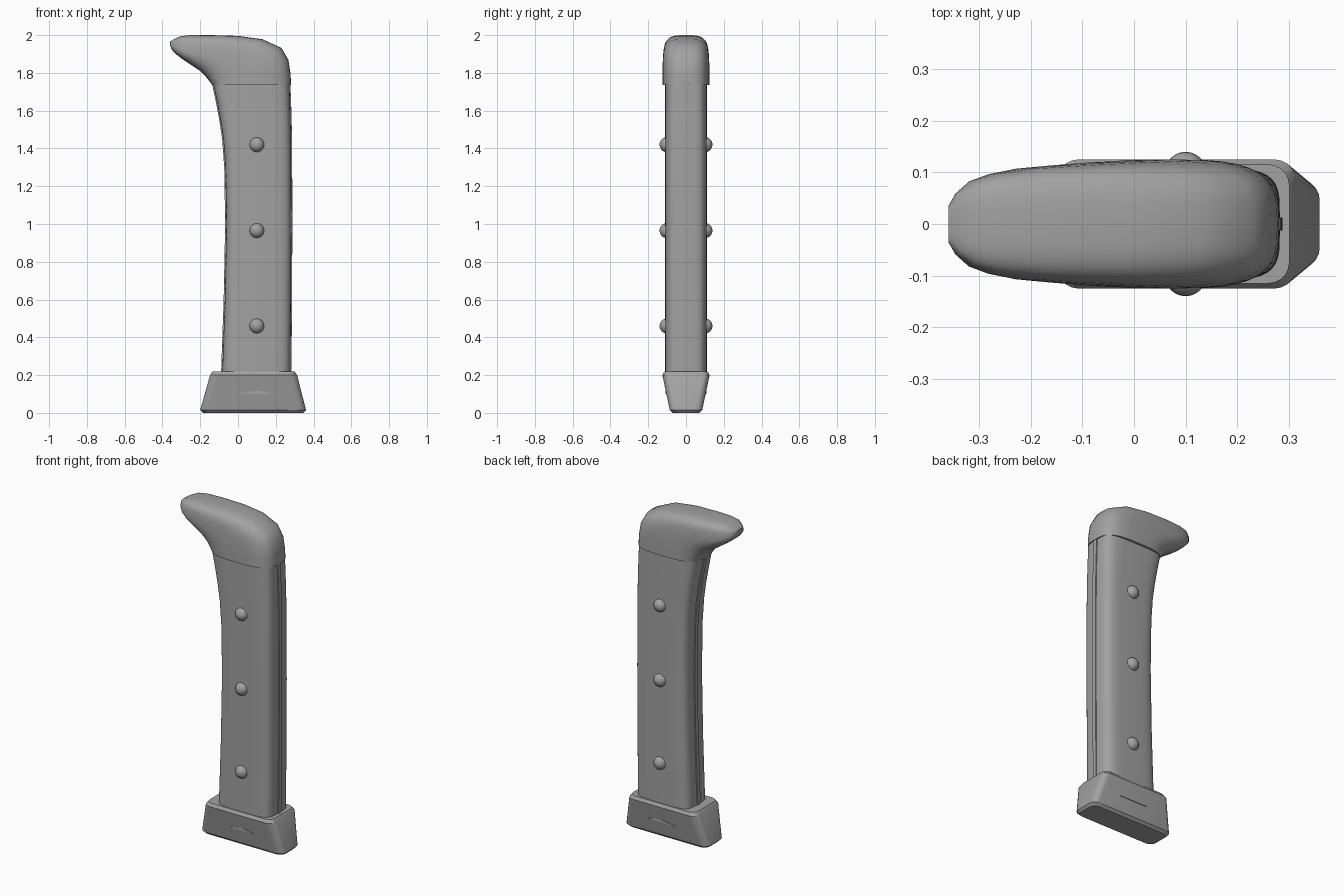
import bpy, bmesh, math
from mathutils import Vector

old = bpy.data.objects.get("Cube")
if old:
    bpy.data.objects.remove(old, do_unlink=True)

GREY = (0.36, 0.36, 0.36, 1)
mat = bpy.data.materials.new("grey")
mat.use_nodes = True
mat.diffuse_color = GREY
mat.node_tree.nodes["Principled BSDF"].inputs["Base Color"].default_value = GREY


def finish(name, bm, angle=40):
    bmesh.ops.recalc_face_normals(bm, faces=bm.faces)
    mesh = bpy.data.meshes.new(name)
    bm.to_mesh(mesh)
    bm.free()
    mesh.materials.append(mat)
    obj = bpy.data.objects.new(name, mesh)
    bpy.context.collection.objects.link(obj)
    bpy.ops.object.select_all(action='DESELECT')
    obj.select_set(True)
    bpy.context.view_layer.objects.active = obj
    bpy.ops.object.shade_smooth_by_angle(angle=math.radians(angle))
    return obj


def superellipse(power, count=40):
    """Unit outline; a higher power gives squarer corners."""
    pts = []
    for i in range(count):
        t = math.tau * i / count
        c, s = math.cos(t), math.sin(t)
        pts.append((math.copysign(abs(c) ** (2 / power), c),
                    math.copysign(abs(s) ** (2 / power), s)))
    return pts


def rounded_rect(hx, hy, r, steps=5):
    pts = []
    for k, (sx, sy) in enumerate([(1, 1), (-1, 1), (-1, -1), (1, -1)]):
        for i in range(steps + 1):
            t = (k + i / steps) * math.pi / 2
            pts.append((sx * (hx - r) + r * math.cos(t), sy * (hy - r) + r * math.sin(t)))
    return pts


def loft(name, rings, angle=40):
    bm = bmesh.new()
    loops = [[bm.verts.new(p) for p in ring] for ring in rings]
    n = len(loops[0])
    for a, b in zip(loops, loops[1:]):
        for i in range(n):
            bm.faces.new((a[i], a[(i + 1) % n], b[(i + 1) % n], b[i]))
    bm.faces.new(loops[0])
    bm.faces.new(loops[-1])
    return finish(name, bm, angle)


def span_ring(a, b, half_width, power):
    """Closed section between two points of the side profile."""
    a, b = Vector((a[0], 0, a[1])), Vector((b[0], 0, b[1]))
    mid, half = (a + b) / 2, (b - a) / 2
    return [mid + half * u + Vector((0, half_width * v, 0)) for u, v in superellipse(power)]


# Grip: height, back edge, front edge
GRIP = [(0.2, -0.09, 0.283), (0.6, -0.076, 0.286), (1.0, -0.068, 0.288), (1.3, -0.073, 0.287),
        (1.45, -0.084, 0.286), (1.55, -0.099, 0.284), (1.65, -0.118, 0.281), (1.75, -0.139, 0.277)]
loft("grip", [span_ring((l + 0.006, z), (r - 0.005, z), 0.11, 4.5) for z, l, r in GRIP])

# Tang: thin strip showing along both edges of the grip
loft("tang", [[(l, -0.013, z), (r, -0.013, z), (r, 0.013, z), (l, 0.013, z)]
              for z, l, r in GRIP], 30)

# Pommel: lower edge point, upper edge point, half width
POMMEL = [((-0.137, 1.735), (0.281, 1.735), 0.125), ((-0.143, 1.745), (0.278, 1.8), 0.125),
          ((-0.155, 1.76), (0.266, 1.87), 0.125), ((-0.17, 1.78), (0.23, 1.932), 0.123),
          ((-0.2, 1.81), (0.13, 1.978), 0.12), ((-0.235, 1.833), (0, 1.996), 0.115),
          ((-0.27, 1.857), (-0.15, 2), 0.108), ((-0.3, 1.877), (-0.25, 2), 0.097),
          ((-0.33, 1.9), (-0.3, 1.995), 0.083), ((-0.35, 1.922), (-0.337, 1.98), 0.06),
          ((-0.36, 1.945), (-0.36, 1.965), 0.035)]
loft("pommel", [span_ring(a, b, w, 3.2) for a, b, w in POMMEL], 50)

# Base block: height, left, right, half depth
BASE = [(0, -0.185, 0.347, 0.072), (0.015, -0.2, 0.36, 0.086),
        (0.2, -0.148, 0.313, 0.125), (0.218, -0.136, 0.301, 0.115)]
loft("base_block", [[((l + r) / 2 + x, y, z) for x, y in rounded_rect((r - l) / 2, d, 0.04)]
                    for z, l, r, d in BASE], 30)

for side, label in ((-1, "front"), (1, "back")):
    # Small raised wedge on each broad face of the base
    wedge = [(0, 0.1), (0.19, 0.1), (0.1, 0.12)]
    loft(label + "_base_wedge", [[(x, side * y, z) for x, z in wedge] for y in (0.1, 0.108)], 30)
    # Domed rivets
    for i, z in enumerate((0.46, 0.965, 1.42)):
        bm = bmesh.new()
        bmesh.ops.create_uvsphere(bm, u_segments=24, v_segments=12, radius=0.04)
        bmesh.ops.translate(bm, verts=bm.verts, vec=(0.1, side * 0.1, z))
        finish(f"{label}_rivet_{i + 1}", bm)
